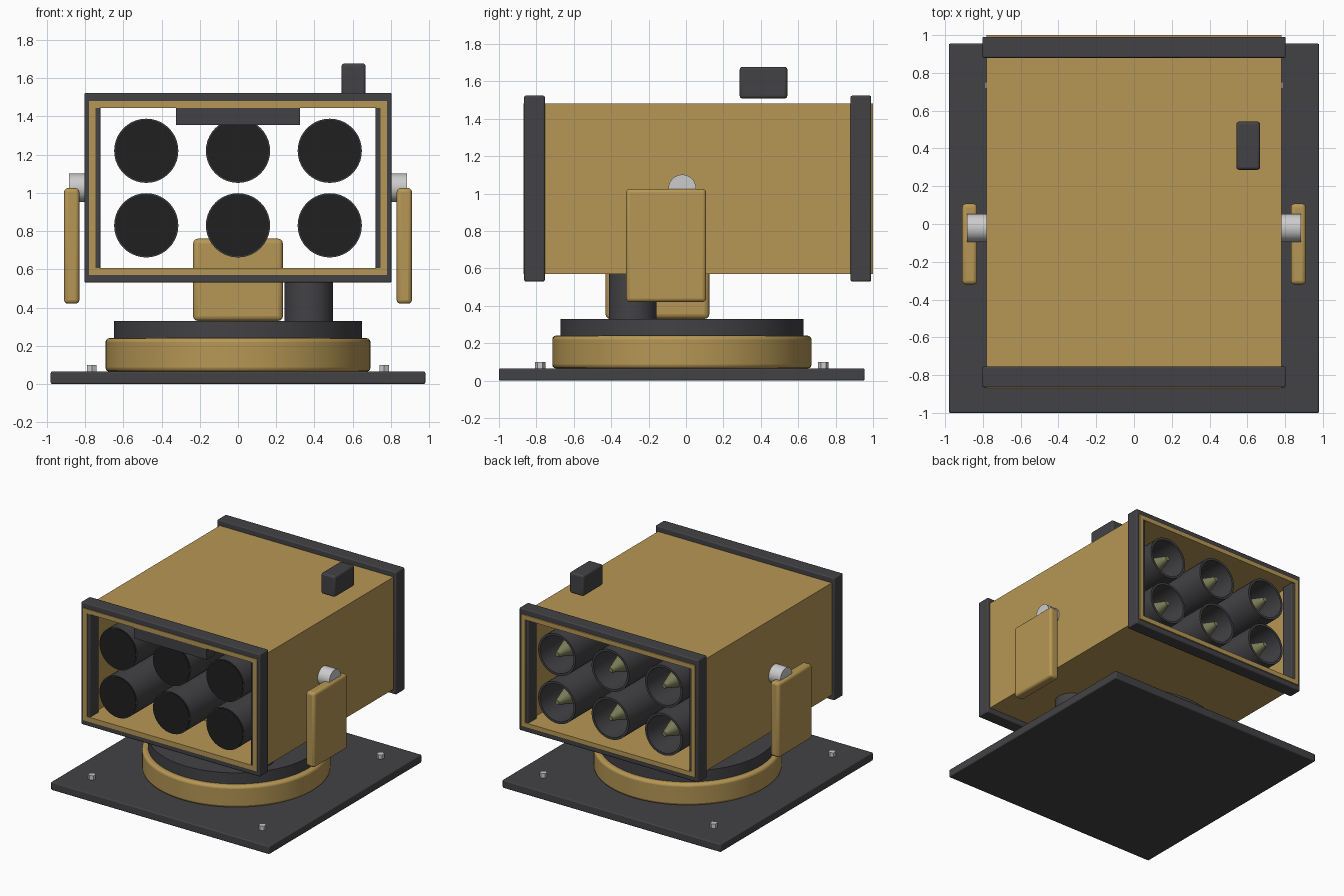
import bpy, math

if "Cube" in bpy.data.objects:
    bpy.data.objects.remove(bpy.data.objects["Cube"])


def material(name, rgb):
    m = bpy.data.materials.new(name)
    m.diffuse_color = (*rgb, 1)
    m.use_nodes = True
    m.node_tree.nodes["Principled BSDF"].inputs["Base Color"].default_value = m.diffuse_color
    return m


TAN = material("tan_paint", (0.47, 0.31, 0.09))
DARK = material("dark_metal", (0.055, 0.055, 0.06))
BLACK = material("black_cover", (0.014, 0.014, 0.014))
OLIVE = material("olive_paint", (0.20, 0.21, 0.10))


def finish(o, name, mat, bevel, segments=3):
    o.name = name
    if mat:
        o.data.materials.append(mat)
    if bevel:
        b = o.modifiers.new("bevel", "BEVEL")
        b.width, b.segments, b.limit_method = bevel, segments, "ANGLE"
    bpy.ops.object.shade_smooth_by_angle(angle=math.radians(35))
    return o


def box(name, x, y, z, mat, bevel=0.0):
    """Box from (min, max) ranges."""
    bpy.ops.mesh.primitive_cube_add(size=1, location=[sum(r) / 2 for r in (x, y, z)])
    o = bpy.context.object
    o.scale = [r[1] - r[0] for r in (x, y, z)]
    bpy.ops.object.transform_apply(location=False, rotation=False, scale=True)
    return finish(o, name, mat, bevel)


AXIS = {"x": (0, math.pi / 2, 0), "y": (-math.pi / 2, 0, 0), "z": (0, 0, 0)}


def cyl(name, r, length, loc, mat, axis="z", bevel=0.0, sides=64):
    bpy.ops.mesh.primitive_cylinder_add(vertices=sides, radius=r, depth=length,
                                        location=loc, rotation=AXIS[axis])
    return finish(bpy.context.object, name, mat, bevel)


def lathe(name, profile, loc, mat, sides=40, closed=False):
    """Spin (radius, y) points about the y axis."""
    n = len(profile)
    verts = [(r * math.cos(a), y, r * math.sin(a))
             for a in (2 * math.pi * i / sides for i in range(sides))
             for r, y in profile]
    faces = []
    for i in range(sides):
        k = (i + 1) % sides
        for j in range(n if closed else n - 1):
            q = (j + 1) % n
            faces.append((i * n + j, i * n + q, k * n + q, k * n + j))
    if not closed:
        faces.append([i * n for i in range(sides)][::-1])
        faces.append([i * n + n - 1 for i in range(sides)])
    me = bpy.data.meshes.new(name)
    me.from_pydata(verts, [], faces)
    o = bpy.data.objects.new(name, me)
    bpy.context.collection.objects.link(o)
    o.location = loc
    bpy.ops.object.select_all(action="DESELECT")
    o.select_set(True)
    bpy.context.view_layer.objects.active = o
    bpy.ops.object.mode_set(mode="EDIT")
    bpy.ops.mesh.select_all(action="SELECT")
    bpy.ops.mesh.normals_make_consistent(inside=False)
    bpy.ops.object.mode_set(mode="OBJECT")
    return finish(o, name, mat, 0)


# Base plate, bolts and turntable
box("base_plate", (-0.98, 0.98), (-1.0, 0.955), (0, 0.065), DARK, 0.008)
for x in (-0.765, 0.765):
    for y in (-0.78, 0.735):
        cyl("base_bolt", 0.028, 0.05, (x, y, 0.075), None, sides=6)
cyl("turntable_ring", 0.693, 0.175, (0, -0.022, 0.1525), TAN, bevel=0.02, sides=96)
cyl("turntable_top", 0.65, 0.1, (0, -0.022, 0.28), DARK, sides=96)

# Pedestal block and elevation motor
box("pedestal_block", (-0.235, 0.235), (-0.43, 0.125), (0.33, 0.76), TAN, 0.025)
cyl("elevation_motor", 0.128, 0.27, (0.37, -0.285, 0.465), DARK)

# Open-ended housing made of four walls
shell_y = (-0.87, 1.0)
for s in (-1, 1):
    box("housing_side", sorted((s * 0.745, s * 0.78)), shell_y, (0.57, 1.48), TAN)
box("housing_roof", (-0.745, 0.745), shell_y, (1.443, 1.48), TAN)
box("housing_floor", (-0.745, 0.745), shell_y, (0.57, 0.608), TAN)

# Dark frame bars around both ends
for y in ((-0.865, -0.755), (0.88, 0.99)):
    for s in (-1, 1):
        box("frame_upright", sorted((s * 0.72, s * 0.803)), y, (0.53, 1.52), DARK, 0.008)
    box("frame_top_bar", (-0.803, 0.803), y, (1.444, 1.523), DARK, 0.008)
    box("frame_bottom_bar", (-0.803, 0.803), y, (0.53, 0.607), DARK, 0.008)

# Six open tubes, each with a front cover and a pointed round
tube = [(0.168, -0.85), (0.168, 0.97), (0.15, 0.97), (0.15, -0.85)]
dart = [(0.12, -0.5), (0.12, 0.64), (0.085, 0.75), (0.018, 0.965)]
for x in (-0.48, 0, 0.48):
    for z in (0.83, 1.22):
        lathe("tube", tube, (x, 0, z), DARK, closed=True)
        cyl("tube_cover", 0.162, 0.03, (x, -0.84, z), BLACK, "y", sides=40)
        lathe("round", dart, (x, 0, z), OLIVE)

# Bar under the roof at the front
box("front_bar", (-0.325, 0.325), (-0.868, -0.76), (1.355, 1.445), DARK)

# Yoke arms and pivot pins
for s in (-1, 1):
    box("yoke_arm", sorted((s * 0.83, s * 0.91)), (-0.32, 0.108), (0.42, 1.025), TAN, 0.02)
    cyl("pivot_pin", 0.074, 0.13, (s * 0.82, -0.02, 1.027), None, "x", sides=40)

# Sight on the roof
box("sight_box", (0.542, 0.668), (0.287, 0.542), (1.508, 1.677), DARK, 0.015)
